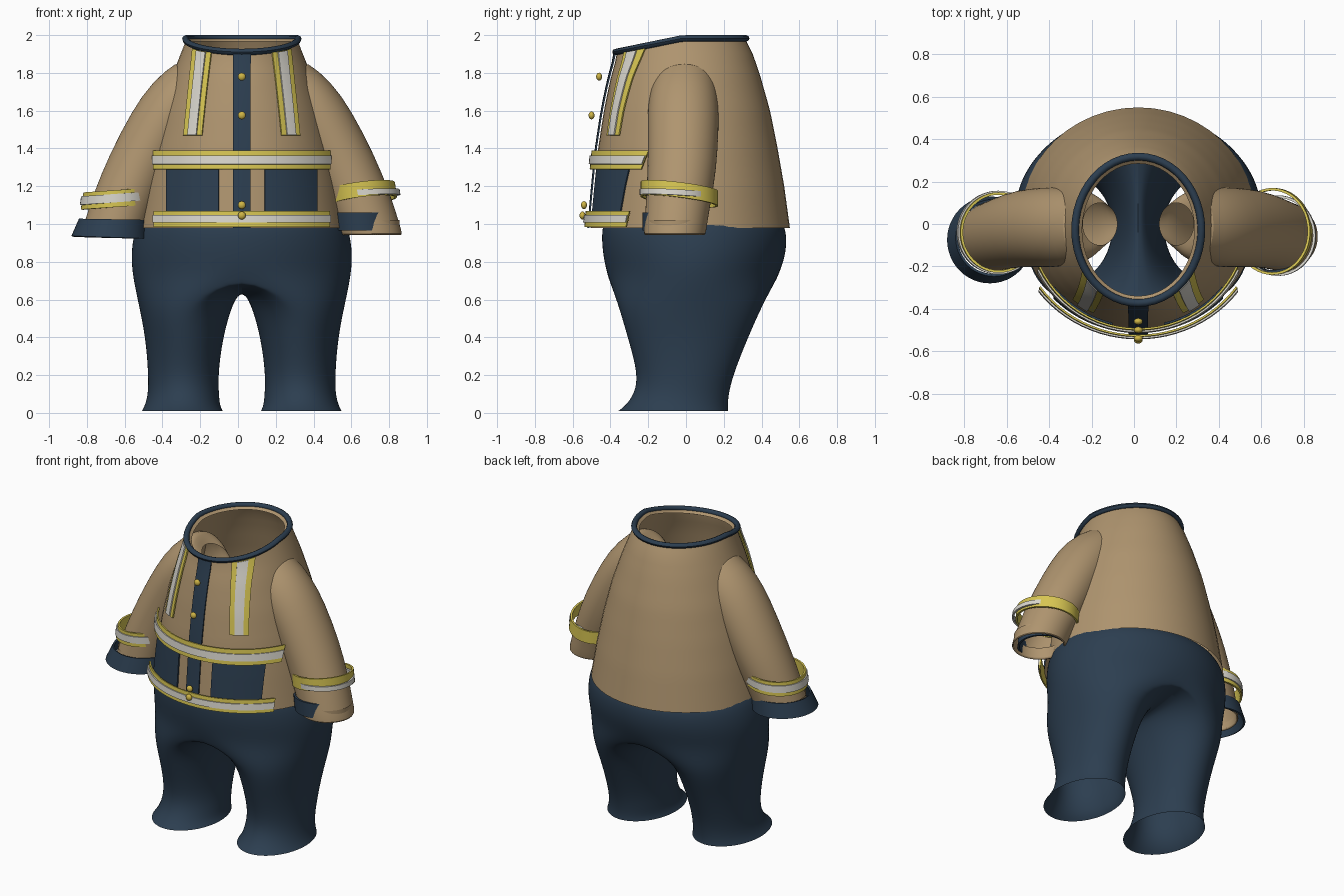
import bpy, bmesh
from math import sin, cos, pi, radians, asin, sqrt
from mathutils import Vector

cube = bpy.data.objects.get("Cube")
if cube:
    bpy.data.objects.remove(cube, do_unlink=True)

CX = 0.02          # symmetry line of the suit
SEG = 48
parts = []


def material(name, rgb):
    m = bpy.data.materials.new(name)
    m.use_nodes = True
    m.diffuse_color = (*rgb, 1)
    bsdf = next(n for n in m.node_tree.nodes if n.type == "BSDF_PRINCIPLED")
    bsdf.inputs["Base Color"].default_value = (*rgb, 1)
    bsdf.inputs["Roughness"].default_value = 0.7
    return m


TAN = material("tan cloth", (0.43, 0.30, 0.16))
NAVY = material("navy cloth", (0.025, 0.048, 0.08))
YELLOW = material("yellow tape", (0.68, 0.56, 0.085))
SILVER = material("silver tape", (0.70, 0.68, 0.62))
GOLD = material("gold button", (0.62, 0.46, 0.06))


def finish(bm, name, mat, thick=0, subdiv=0):
    bmesh.ops.recalc_face_normals(bm, faces=bm.faces)
    if thick:
        bmesh.ops.solidify(bm, geom=bm.faces[:], thickness=thick)
    me = bpy.data.meshes.new(name)
    bm.to_mesh(me)
    bm.free()
    me.materials.append(mat)
    ob = bpy.data.objects.new(name, me)
    bpy.context.collection.objects.link(ob)
    if subdiv:
        mod = ob.modifiers.new("smooth", "SUBSURF")
        mod.levels = mod.render_levels = subdiv
    parts.append(ob)
    return ob


def skin(bm, rows, closed):
    """Join neighbouring rows of points with quads."""
    rows = [[bm.verts.new(p) for p in row] for row in rows]
    for a, b in zip(rows, rows[1:]):
        n = len(a)
        for i in range(n if closed else n - 1):
            j = (i + 1) % n
            bm.faces.new((a[i], a[j], b[j], b[i]))


def loft(name, rows, mat, closed=True, thick=0, subdiv=0):
    bm = bmesh.new()
    skin(bm, rows, closed)
    return finish(bm, name, mat, thick, subdiv)


def ring(x, y, z, rx, ry, tilt=0, pitch=0):
    """Ellipse leaning by tilt (towards x) and pitch (towards y), in degrees."""
    t, p = radians(tilt), radians(pitch)
    return [Vector((x + rx * cos(a) * cos(t), y + ry * sin(a),
                    z + rx * cos(a) * sin(t) + ry * sin(a) * sin(p)))
            for a in (2 * pi * i / SEG for i in range(SEG))]


# Jacket: height, half width, front y, back y
JACKET = [(0.98, 0.555, -0.505, 0.55), (1.2, 0.52, -0.485, 0.52),
          (1.4, 0.48, -0.465, 0.485), (1.6, 0.43, -0.435, 0.445),
          (1.8, 0.365, -0.40, 0.39), (1.92, 0.32, -0.375, 0.35),
          (2.0, 0.29, -0.365, 0.31)]


def jacket_size(z):
    for a, b in zip(JACKET, JACKET[1:]):
        if z <= b[0] + 1e-6:
            f = (z - a[0]) / (b[0] - a[0])
            return [p + (q - p) * f for p, q in zip(a[1:], b[1:])]
    return JACKET[-1][1:]


def jacket_point(a, z, off=0):
    """Point on the jacket at angle a (0 = front), dipping at the front neck."""
    rx, y0, y1 = jacket_size(z)
    cy, ry = (y0 + y1) / 2, (y1 - y0) / 2
    y = cy - ry * cos(a)
    dip = 0.015 + 0.21 * max(0, -0.02 - y)
    w = max(0, (z - 1.5) / 0.5) ** 2
    return Vector((CX + (rx + off) * sin(a), y - off * cos(a), z - w * dip))


def around(z, off=0):
    return [jacket_point(2 * pi * i / SEG, z, off) for i in range(SEG)]


rows = [around(0.98 + 1.02 * i / 24) for i in range(25)]
rows.append([p - Vector((0, 0, 0.02)) for p in around(2.0, -0.025)])
loft("jacket", rows, TAN)

# Collar piping swept round the neck
neck = around(2.0, 0.008)
tube = []
for k in range(9):
    a = 2 * pi * k / 8
    tube.append([p + Vector((sin(2 * pi * i / SEG), -cos(2 * pi * i / SEG), 0)) * 0.018 * cos(a)
                 + Vector((0, 0, 0.017 * sin(a) - 0.002)) for i, p in enumerate(neck)])
loft("collar", tube, NAVY)


def patch(name, x0, x1, z0, z1, mat, off, lean=0):
    """Plate that follows the jacket front; x is measured from the centre line."""
    rows = []
    for j in range(13):
        f = j / 12
        z = z0 + (z1 - z0) * f
        rx = jacket_size(z)[0]
        a0, a1 = (asin(max(-1, min(1, (x + lean * f) / rx))) for x in (x0, x1))
        rows.append([jacket_point(a0 + (a1 - a0) * i / 24, z, off) for i in range(25)])
    loft(name, rows, mat, closed=False, thick=0.009)


# Front closure, pockets and reflective tapes
patch("front_placket", -0.045, 0.045, 0.98, 2.0, NAVY, 0.018)
for side, s in (("left", 1), ("right", -1)):
    patch(side + "_pocket", s * 0.12, s * 0.39, 1.04, 1.30, NAVY, 0.014)
    patch(side + "_chest_tape", s * 0.205, s * 0.30, 1.47, 1.98, YELLOW, 0.016, -s * 0.05)
    patch(side + "_chest_stripe", s * 0.23, s * 0.275, 1.472, 1.978, SILVER, 0.024, -s * 0.05)
for name, z0, z1 in (("waist", 1.29, 1.39), ("hem", 0.985, 1.07)):
    edge = (z1 - z0) * 0.27
    patch(name + "_tape", -0.44, 0.44, z0, z1, YELLOW, 0.034)
    patch(name + "_stripe", -0.438, 0.438, z0 + edge, z1 - edge, SILVER, 0.042)

# Buttons
for i, (y, z) in enumerate([(-0.46, 1.78), (-0.50, 1.575), (-0.54, 1.10), (-0.548, 1.045)]):
    bm = bmesh.new()
    bmesh.ops.create_uvsphere(bm, u_segments=16, v_segments=10, radius=0.021)
    bmesh.ops.scale(bm, vec=(1, 0.75, 1), verts=bm.verts)
    bmesh.ops.translate(bm, vec=(CX, y, z), verts=bm.verts)
    finish(bm, f"button_{i + 1}", GOLD)

# Sleeves: centre x, y, z, radius x, radius y, tilt
SLEEVE = [(0.20, 0, 1.73, 0.10, 0.10, 35), (0.24, 0, 1.74, 0.13, 0.14, 50),
          (0.28, -0.01, 1.735, 0.155, 0.175, 60), (0.39, -0.015, 1.61, 0.175, 0.188, 52),
          (0.455, -0.015, 1.51, 0.172, 0.188, 34), (0.57, -0.02, 1.29, 0.17, 0.182, 27),
          (0.645, -0.04, 1.12, 0.166, 0.172, 14), (0.69, -0.055, 0.99, 0.166, 0.165, 3),
          (0.705, -0.06, 0.94, 0.168, 0.165, 0)]


def flip(p):
    return Vector((2 * CX - p.x, p.y, p.z))


sleeve = [ring(*r) for r in SLEEVE]
sleeve.append([p + (Vector((0.705, -0.06, 0.94)) - p) * 0.1 for p in sleeve[-1]])
sleeve.append([p + Vector((0, 0, 0.08)) for p in sleeve[-1]])
loft("left_sleeve", sleeve, TAN, subdiv=1)
loft("right_sleeve", [[flip(p) for p in r] for r in sleeve], TAN, subdiv=1)


def band(name, low, high, mat, thick=0.012):
    loft(name, [ring(*low), ring(*high)], mat, thick=thick)


# Sleeve bands: the left one sits loose and crooked
band("left_sleeve_tape", (0.66, -0.035, 1.12, 0.183, 0.205, 7, -7),
     (0.652, -0.035, 1.20, 0.180, 0.205, 7, -7), YELLOW)
band("left_sleeve_stripe", (0.682, -0.055, 1.145, 0.178, 0.19, 3, -3),
     (0.678, -0.055, 1.175, 0.178, 0.19, 3, -3), SILVER)
band("right_sleeve_tape", (-0.645, -0.04, 1.09, 0.188, 0.19, 4),
     (-0.637, -0.04, 1.18, 0.182, 0.19, 4), YELLOW)
band("right_sleeve_stripe", (-0.643, -0.04, 1.115, 0.195, 0.197, 4),
     (-0.639, -0.04, 1.16, 0.192, 0.197, 4), SILVER)
band("right_cuff", (-0.68, -0.075, 0.93, 0.202, 0.205, -2),
     (-0.66, -0.065, 1.025, 0.182, 0.182, -1), NAVY)
band("left_cuff", (0.66, -0.08, 0.965, 0.15, 0.15), (0.65, -0.08, 1.06, 0.15, 0.15), NAVY)

# Trousers: hips as half rings, then one tube per leg, open at both ends
K = 16
HIPS = [(1.02, 0.54, -0.43, 0.50), (0.97, 0.57, -0.45, 0.535),
        (0.85, 0.59, -0.445, 0.535), (0.73, 0.582, -0.42, 0.495)]
LEGS = [(0.59, 0.045, 0.55, -0.365, 0.415), (0.4, 0.10, 0.51, -0.31, 0.33),
        (0.2, 0.125, 0.495, -0.253, 0.25), (0.1, 0.12, 0.497, -0.275, 0.227),
        (0.04, 0.115, 0.513, -0.32, 0.222), (0.01, 0.10, 0.53, -0.36, 0.225)]
bm = bmesh.new()
for s in (1, -1):
    hips = []
    for z, rx, y0, y1 in HIPS:
        cy, ry = (y0 + y1) / 2, (y1 - y0) / 2
        hips.append([(CX + s * rx * sin(pi * i / K), cy - ry * cos(pi * i / K), z)
                     for i in range(K + 1)])
    skin(bm, hips, closed=False)
    # Saddle-shaped crotch seam closes the top of each leg
    seam = [(CX, cy + ry * cos(pi * i / K), 0.645 + 0.085 * cos(pi * i / K) ** 2)
            for i in range(1, K)]
    legs = [hips[-1] + seam]
    for z, xi, xo, y0, y1 in LEGS:
        cx, rx = (xi + xo) / 2, (xo - xi) / 2
        cy, ry = (y0 + y1) / 2, (y1 - y0) / 2
        legs.append([(CX + s * (cx + rx * sin(pi * i / K)), cy - ry * cos(pi * i / K), z)
                     for i in range(2 * K)])
    skin(bm, legs, closed=True)
bmesh.ops.remove_doubles(bm, verts=bm.verts, dist=0.0005)
finish(bm, "trousers", NAVY, subdiv=2)

# Smooth shading with sharp plate edges
bpy.ops.object.select_all(action="DESELECT")
for ob in parts:
    ob.select_set(True)
bpy.context.view_layer.objects.active = parts[0]
bpy.ops.object.shade_smooth_by_angle(angle=radians(55))
